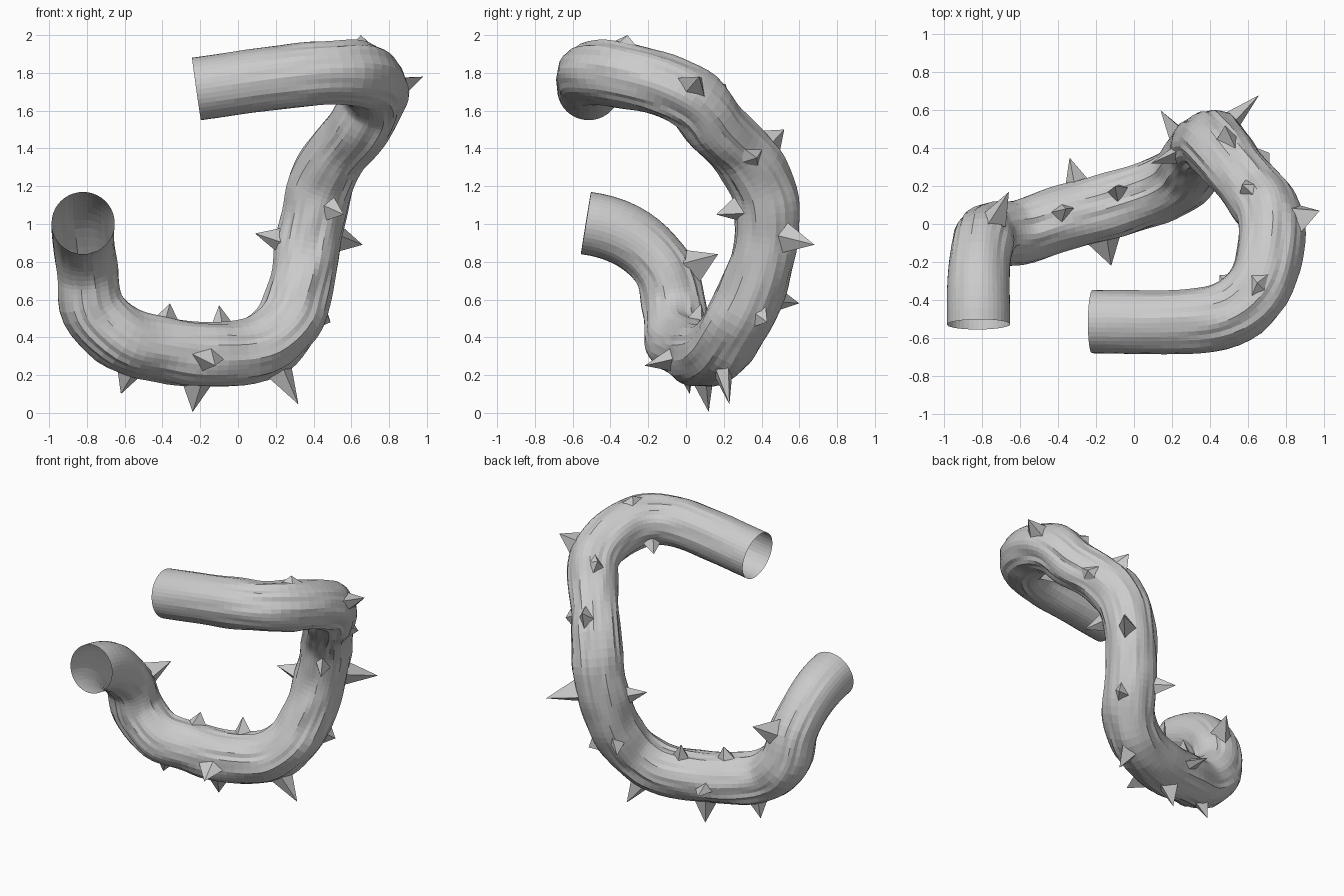
import bpy, bmesh, math
from mathutils import Vector, noise
from mathutils.geometry import interpolate_bezier

if "Cube" in bpy.data.objects:
    bpy.data.objects.remove(bpy.data.objects["Cube"])

R, SIDES, STEPS = 0.167, 40, 5

# centre line of the thorny branch
path = [Vector(p) for p in [
    (-.82, -.53, 1.005), (-.82, -.28, .92), (-.80, -.115, .75), (-.765, -.06, .55),
    (-.61, -.045, .39), (-.40, .02, .335), (-.15, .085, .31), (.10, .17, .335),
    (.25, .25, .45), (.32, .34, .62), (.36, .40, .80), (.395, .43, 1.0),
    (.44, .405, 1.2), (.53, .295, 1.375), (.64, .16, 1.51), (.715, .05, 1.645),
    (.72, -.12, 1.735), (.655, -.34, 1.79), (.49, -.48, 1.80), (.25, -.515, 1.78),
    (-.22, -.515, 1.715)]]

# smooth the path through its points
n = len(path)
tan = [(path[min(i + 1, n - 1)] - path[max(i - 1, 0)]).normalized() for i in range(n)]
tan[0] = Vector((0, .99, -.12)).normalized()
line = []
for i in range(n - 1):
    d = (path[i + 1] - path[i]).length / 3
    seg = interpolate_bezier(path[i], path[i] + tan[i] * d,
                             path[i + 1] - tan[i + 1] * d, path[i + 1], STEPS + 1)
    line += seg[:-1]
line.append(path[-1])


def add_object(name, bm):
    mesh = bpy.data.meshes.new(name)
    bm.to_mesh(mesh)
    bm.free()
    obj = bpy.data.objects.new(name, mesh)
    bpy.context.collection.objects.link(obj)
    return obj


# open-ended tube, ridged like bark away from its ends, narrower at two necks
bm = bmesh.new()
rings, side = [], Vector((1, 0, 0))
last = len(line) - 1
for i, c in enumerate(line):
    t = (line[min(i + 1, last)] - line[max(i - 1, 0)]).normalized()
    side = (side - t * side.dot(t)).normalized()
    up = t.cross(side)
    rough = min(1, i / 14, (last - i) / 10)
    neck = .008 * math.exp(-((i - 8) / 4) ** 2) + .012 * math.exp(-((i - 67) / 4) ** 2)
    ring = []
    for k in range(SIDES):
        a = 2 * math.pi * k / SIDES
        out = side * math.cos(a) + up * math.sin(a)
        ridge = noise.noise(Vector((5 * math.cos(a), 5 * math.sin(a), i * .12))) * .014
        lump = noise.noise(c * 5 + out) * .012
        ring.append(bm.verts.new(c + out * (R - neck + rough * (ridge + lump + .003))))
    rings.append(ring)
for a, b in zip(rings, rings[1:]):
    for k in range(SIDES):
        j = (k + 1) % SIDES
        bm.faces.new((a[k], a[j], b[j], b[k]))
add_object("branch", bm)

# thorns: tip position and base half-width
thorns = [
    (-.66, .17, .84, .12), (-.62, .02, .10, .09), (-.24, .12, .005, .11),
    (-.12, -.22, .25, .12), (-.34, .35, .31, .09), (-.36, .08, .58, .1),
    (-.10, .20, .57, .09), (.32, .23, .045, .1), (.14, .60, .58, .09),
    (.49, .43, .48, .11), (.66, .68, .89, .11), (.09, .32, .95, .09),
    (.56, .16, 1.05, .1), (.715, .375, 1.35, .11), (.48, .52, 1.50, .11),
    (.98, .07, 1.78, .12), (.57, .21, 1.74, .11), (.65, -.31, 2.0, .13),
    (.45, -.27, 1.64, .1)]
bm = bmesh.new()
for x, y, z, w in thorns:
    tip = Vector((x, y, z))
    i = min(range(1, last), key=lambda q: (line[q] - tip).length)
    along = (line[i + 1] - line[i - 1]).normalized()
    axis = (tip - line[i]).normalized()
    across = axis.cross(along).normalized()
    root = line[i] + axis * (R - .02)
    base = [bm.verts.new(root + along * (w * u) + across * (w * v))
            for u, v in ((.8, .1), (.1, .55), (-.8, .25), (-.25, -.55))]
    top = bm.verts.new(tip)
    for k in range(4):
        bm.faces.new((base[k], base[(k + 1) % 4], top))
bmesh.ops.recalc_face_normals(bm, faces=bm.faces)
add_object("thorns", bm)
